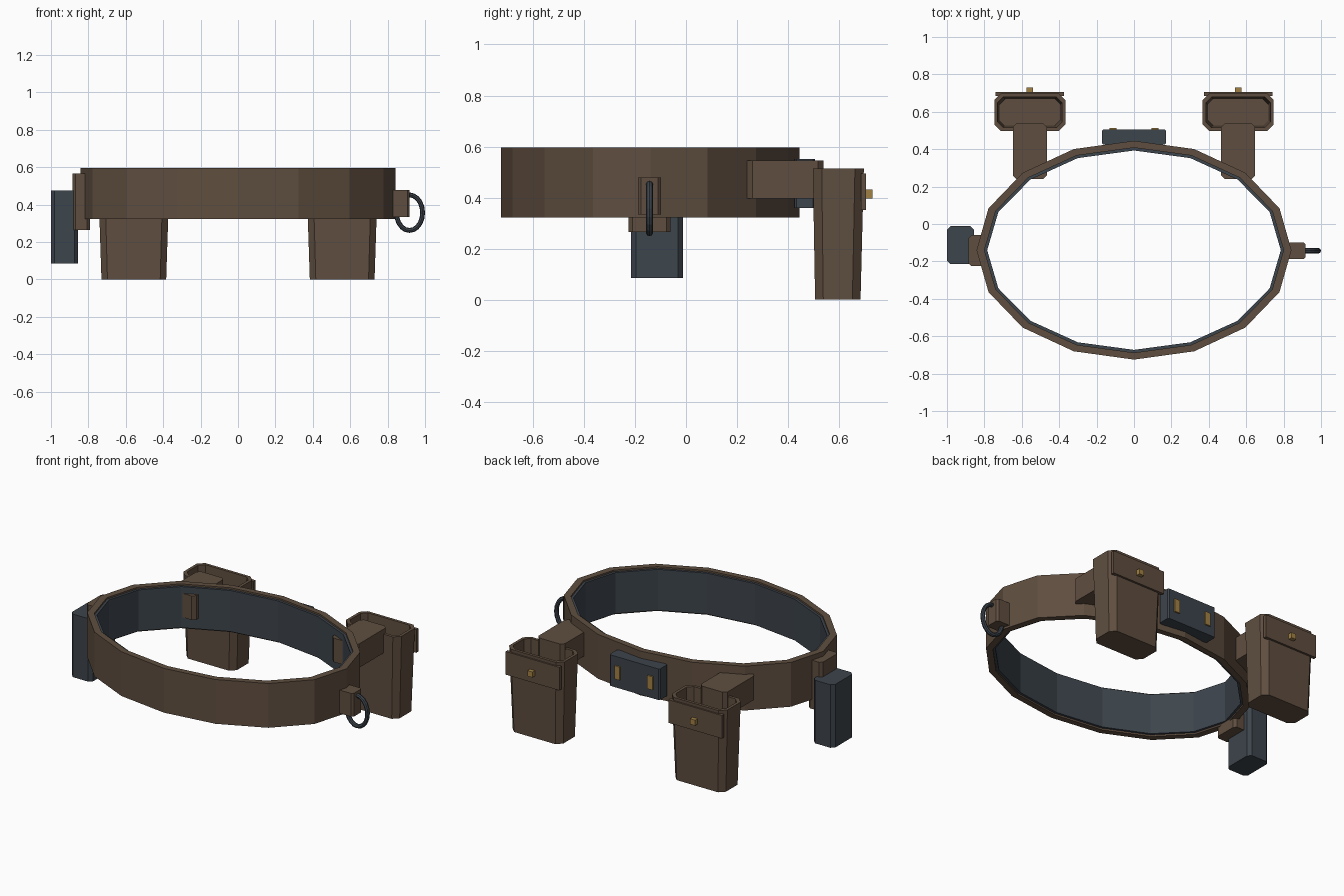
import bpy, bmesh, math

if "Cube" in bpy.data.objects:
    bpy.data.objects.remove(bpy.data.objects["Cube"])


def material(name, rgb):
    m = bpy.data.materials.new(name)
    m.diffuse_color = (*rgb, 1)
    m.use_nodes = True
    m.node_tree.nodes["Principled BSDF"].inputs["Base Color"].default_value = m.diffuse_color
    return m


BROWN = material("brown leather", (0.115, 0.076, 0.050))
SLATE = material("slate", (0.046, 0.058, 0.072))
BRASS = material("brass", (0.36, 0.22, 0.06))
BELT_Y = -0.14


def finish(bm, name, mat):
    bmesh.ops.recalc_face_normals(bm, faces=bm.faces)
    me = bpy.data.meshes.new(name)
    bm.to_mesh(me)
    bm.free()
    ob = bpy.data.objects.new(name, me)
    ob.data.materials.append(mat)
    bpy.context.collection.objects.link(ob)
    return ob


def loft(name, rings, mat, closed=False):
    """Join equal-length point rings; close into a loop or cap both ends."""
    bm = bmesh.new()
    loops = [[bm.verts.new(p) for p in r] for r in rings]
    n = len(loops[0])
    pairs = list(zip(loops, loops[1:]))
    if closed:
        pairs.append((loops[-1], loops[0]))
    for a, b in pairs:
        for i in range(n):
            j = (i + 1) % n
            bm.faces.new((a[i], a[j], b[j], b[i]))
    if not closed:
        bm.faces.new(loops[0])
        bm.faces.new(loops[-1])
    return finish(bm, name, mat)


def octagon(cx, cy, hx, hy, c, z):
    """Rectangle with cut corners."""
    pts = [(hx, hy - c), (hx - c, hy), (c - hx, hy), (-hx, hy - c),
           (-hx, c - hy), (c - hx, -hy), (hx - c, -hy), (hx, c - hy)]
    return [(cx + x, cy + y, z) for x, y in pts]


def block(name, x, y, z, mat, c=0.0):
    """Box from ranges, with optional chamfered upright edges."""
    cx, cy = sum(x) / 2, sum(y) / 2
    hx, hy = (x[1] - x[0]) / 2, (y[1] - y[0]) / 2
    if c:
        return loft(name, [octagon(cx, cy, hx, hy, c, h) for h in z], mat)
    ring = [(x[0], y[0]), (x[1], y[0]), (x[1], y[1]), (x[0], y[1])]
    return loft(name, [[(*p, h) for p in ring] for h in z], mat)


def ellipse(rx, ry, z, n=16):
    return [(rx * math.cos(math.tau * i / n),
             BELT_Y + ry * math.sin(math.tau * i / n), z) for i in range(n)]


def band(name, outer, inner, z, mat):
    return loft(name, [ellipse(*outer, z[0]), ellipse(*outer, z[1]),
                       ellipse(*inner, z[1]), ellipse(*inner, z[0])], mat, True)


# Belt and inner lining
band("belt", (0.842, 0.585), (0.80, 0.548), (0.322, 0.596), BROWN)
band("belt_lining", (0.802, 0.55), (0.785, 0.533), (0.332, 0.586), SLATE)

# Two open pouches with arms, flaps and studs
for side, s in (("left", -1), ("right", 1)):
    cx = 0.557 * s
    loft("pouch_" + side, [
        octagon(cx, 0.597, 0.162, 0.07, 0.028, 0.03),
        octagon(cx, 0.597, 0.172, 0.082, 0.03, 0.514),
        octagon(cx, 0.597, 0.19, 0.1, 0.035, 0.514),
        octagon(cx, 0.595, 0.173, 0.089, 0.032, 0.0)], BROWN)
    block("pouch_arm_" + side, (cx - 0.091, cx + 0.091), (0.24, 0.538),
          (0.397, 0.545), BROWN, 0.02)
    block("pouch_flap_" + side, (cx - 0.184, cx + 0.184), (0.685, 0.706),
          (0.352, 0.495), BROWN)
    block("pouch_stud_" + side, (cx - 0.017, cx + 0.017), (0.70, 0.731),
          (0.397, 0.431), BRASS)

# Back plate with two brass bars
block("back_plate", (-0.172, 0.172), (0.425, 0.505), (0.36, 0.552), SLATE, 0.008)
for side, s in (("left", -1), ("right", 1)):
    block("plate_bar_" + side, (0.112 * s - 0.018, 0.112 * s + 0.018),
          (0.50, 0.514), (0.415, 0.497), BRASS)

# Side holster box and its bracket
block("holster_bracket", (-0.886, -0.79), (-0.225, -0.06), (0.265, 0.566), BROWN, 0.016)
block("holster_box", (-1.0, -0.855), (-0.215, -0.012), (0.085, 0.475), SLATE, 0.02)

# Hanging ring and its mount
block("ring_mount", (0.815, 0.918), (-0.188, -0.098), (0.334, 0.478), BROWN, 0.012)
rings = []
for i in range(20):
    a = math.tau * i / 20
    rings.append([((0.917 + (0.07 + 0.013 * math.cos(b)) * math.cos(a)),
                   -0.143 + 0.014 * math.sin(b),
                   0.357 + (0.095 + 0.013 * math.cos(b)) * math.sin(a))
                  for b in (math.tau * k / 8 for k in range(8))])
loft("hanging_ring", rings, SLATE, True)
